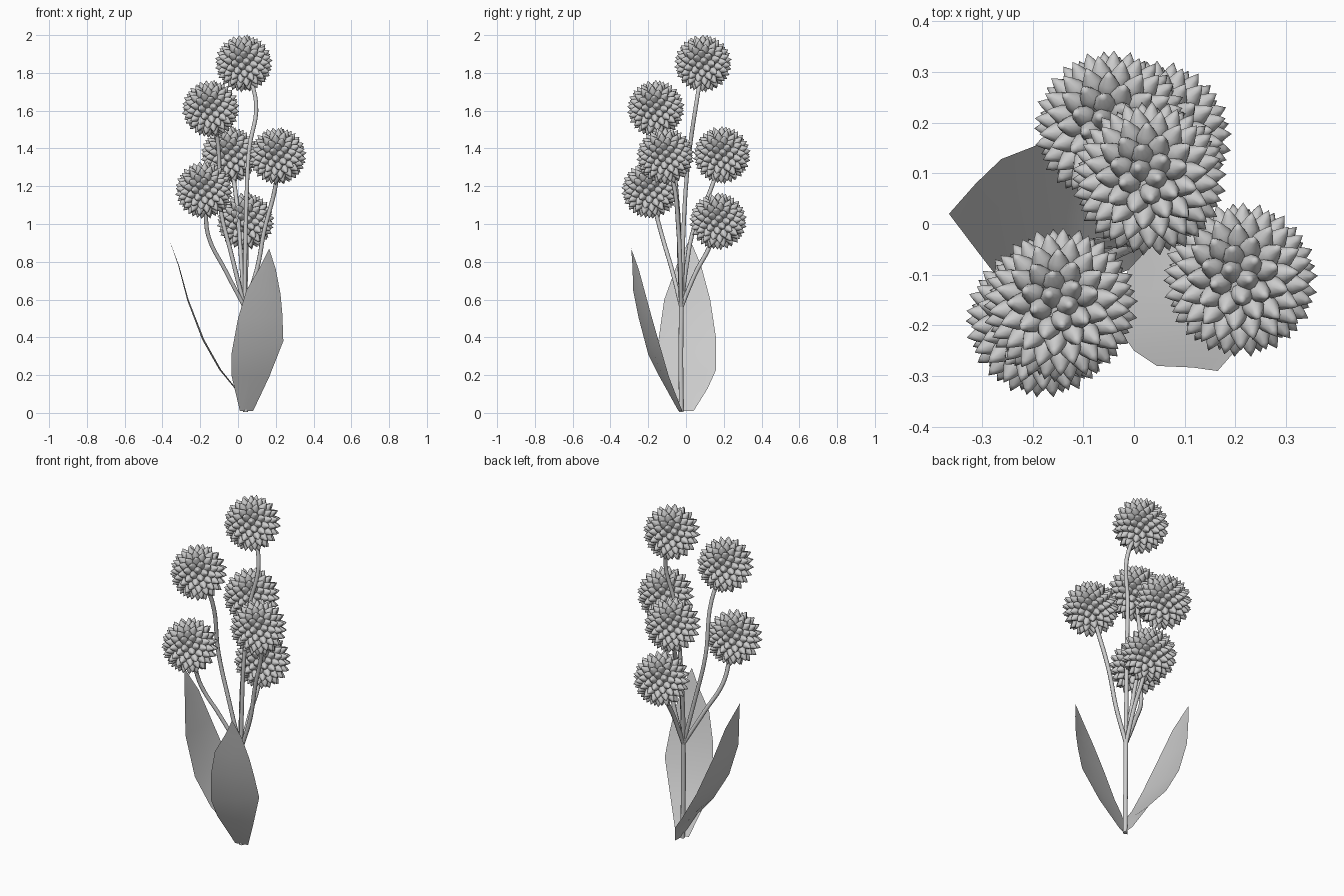
import bpy, bmesh, math
from mathutils import Vector

if "Cube" in bpy.data.objects:
    bpy.data.objects.remove(bpy.data.objects["Cube"])

def add_object(name, mesh, loc=(0, 0, 0)):
    ob = bpy.data.objects.new(name, mesh)
    ob.location = loc
    bpy.context.collection.objects.link(ob)
    return ob

# Flower head: core ball covered with pointed buds on a spiral layout
def head_mesh(count=125, sides=8):
    bm = bmesh.new()
    bmesh.ops.create_uvsphere(bm, u_segments=16, v_segments=10, radius=0.095)
    profile = [(0.012, 0.080), (0.021, 0.095), (0.0235, 0.107), (0.018, 0.124), (0.009, 0.141)]
    for i in range(count):
        z = 1 - 2 * (i + 0.5) / count
        a = i * math.pi * (3 - math.sqrt(5))
        s = math.sqrt(1 - z * z)
        d = Vector((s * math.cos(a), s * math.sin(a), z))
        q = d.to_track_quat('Z', 'Y')
        rings = [[bm.verts.new(q @ Vector((r * math.cos(2 * math.pi * k / sides),
                                           r * math.sin(2 * math.pi * k / sides), h)))
                  for k in range(sides)] for r, h in profile]
        for lo, hi in zip(rings, rings[1:]):
            for k in range(sides):
                n = (k + 1) % sides
                bm.faces.new((lo[k], lo[n], hi[n], hi[k]))
        tip = bm.verts.new(d * 0.154)
        for k in range(sides):
            bm.faces.new((rings[-1][k], rings[-1][(k + 1) % sides], tip))
    for f in bm.faces:
        f.smooth = True
    me = bpy.data.meshes.new("flower_head")
    bm.to_mesh(me)
    bm.free()
    return me

# Stem: round tube through a few points
def stem(name, pts, radius):
    cu = bpy.data.curves.new(name, 'CURVE')
    cu.dimensions = '3D'
    cu.bevel_depth = radius
    cu.bevel_resolution = 2
    cu.resolution_u = 6
    cu.use_fill_caps = True
    sp = cu.splines.new('BEZIER')
    sp.bezier_points.add(len(pts) - 1)
    for bp, p in zip(sp.bezier_points, pts):
        bp.co = p
        bp.handle_left_type = bp.handle_right_type = 'AUTO'
    add_object(name, cu)

# Leaf: strip of quads between left and right edge points, with a shallow cupped midrib
def leaf(name, rows, tip, cup):
    bm = bmesh.new()
    lines = []
    for l, r in rows:
        l, r = Vector(l), Vector(r)
        mid = (l + r) / 2 + Vector(cup) * (r - l).length
        lines.append([bm.verts.new(p) for p in (l, mid, r)])
    for a, b in zip(lines, lines[1:]):
        for k in range(2):
            bm.faces.new((a[k], a[k + 1], b[k + 1], b[k]))
    t = bm.verts.new(tip)
    for k in range(2):
        bm.faces.new((lines[-1][k], lines[-1][k + 1], t))
    for f in bm.faces:
        f.smooth = True
    me = bpy.data.meshes.new(name)
    bm.to_mesh(me)
    bm.free()
    add_object(name, me)

# Main stem and six branches, each ending in a head
fork = (0.035, -0.025, 0.56)
stem("main_stem", [(0.04, -0.025, 0.005), (0.036, -0.027, 0.3), fork], 0.013)
branches = [
    [(0.045, -0.005, 1.13), (0.06, 0.02, 1.4), (0.096, 0.055, 1.64), (0.03, 0.09, 1.85)],
    [(-0.03, -0.035, 0.82), (-0.095, -0.045, 1.1), (-0.105, -0.09, 1.42), (-0.145, -0.16, 1.61)],
    [(0.02, 0.0, 0.76), (0.005, 0.04, 0.97), (-0.015, 0.13, 1.18), (-0.045, 0.19, 1.365)],
    [(0.1, -0.03, 0.76), (0.14, -0.04, 0.97), (0.2, -0.065, 1.21), (0.21, -0.11, 1.36)],
    [(-0.07, -0.075, 0.76), (-0.155, -0.125, 0.93), (-0.172, -0.16, 1.06), (-0.18, -0.19, 1.18)],
    [(0.042, 0.055, 0.75), (0.045, 0.12, 0.87), (0.04, 0.17, 1.015)],
]
head = head_mesh()
for i, pts in enumerate(branches):
    stem(f"branch_{i + 1}", [fork] + pts, 0.0115)
    add_object(f"flower_head_{i + 1}", head, pts[-1])

# Side leaf, leaning to -x
side = [(0.045, 0.01, -0.03, 0.04), (-0.01, 0.13, -0.09, 0.115), (-0.09, 0.23, -0.125, 0.16),
        (-0.18, 0.39, -0.145, 0.16), (-0.262, 0.6, -0.115, 0.128), (-0.312, 0.78, -0.05, 0.08)]
leaf("side_leaf", [((x, a, z), (x, b, z)) for x, z, a, b in side], (-0.365, 0.02, 0.92),
     (-0.03, 0, -0.01))

# Front leaf, leaning to -y and twisting toward +x
front = [((0.01, -0.04, 0.01), (0.08, -0.02, 0.01)),
         ((-0.035, -0.145, 0.2), (0.165, -0.09, 0.19)),
         ((-0.035, -0.2, 0.31), (0.24, -0.145, 0.38)),
         ((0.0, -0.25, 0.5), (0.235, -0.185, 0.52)),
         ((0.045, -0.28, 0.65), (0.225, -0.215, 0.63)),
         ((0.115, -0.283, 0.77), (0.2, -0.25, 0.76))]
leaf("front_leaf", front, (0.165, -0.29, 0.87), (0.008, -0.03, -0.01))
